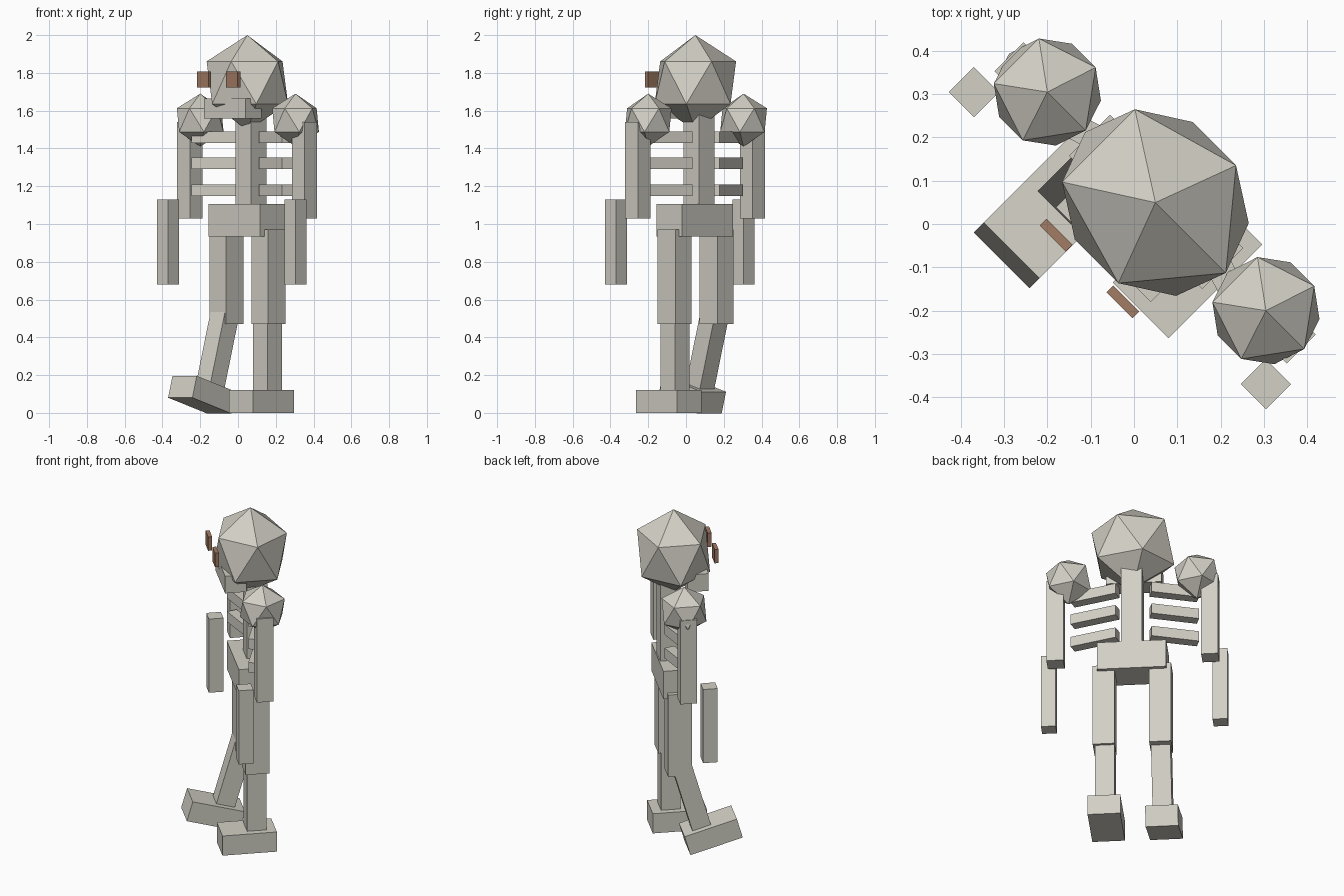
import bpy
from math import radians
from mathutils import Matrix, Vector

default = bpy.data.objects.get("Cube")
if default:
    bpy.data.objects.remove(default, do_unlink=True)


def make_material(name, rgb):
    mat = bpy.data.materials.new(name)
    mat.use_nodes = True
    color = (*rgb, 1.0)
    mat.diffuse_color = color
    mat.node_tree.nodes["Principled BSDF"].inputs["Base Color"].default_value = color
    return mat


bone = make_material("bone", (0.65, 0.63, 0.56))
brown = make_material("eye brown", (0.36, 0.2, 0.125))

# The figure is built facing -y, then turned to stand diagonally
TURN = Matrix.Rotation(radians(-45), 4, 'Z')


def place(name, loc, size, mat, pitch=0, yaw=0):
    obj = bpy.context.object
    obj.name = obj.data.name = name
    obj.data.materials.append(mat)
    obj.matrix_world = (TURN @ Matrix.Translation(loc)
                        @ Matrix.Rotation(radians(yaw), 4, 'Z')
                        @ Matrix.Rotation(radians(pitch), 4, 'X')
                        @ Matrix.Diagonal((*size, 1)))
    return obj


def box(name, loc, size, mat=bone, pitch=0, yaw=0):
    bpy.ops.mesh.primitive_cube_add(size=1)
    return place(name, loc, size, mat, pitch, yaw)


def ball(name, loc, radii):
    bpy.ops.mesh.primitive_ico_sphere_add(subdivisions=1, radius=1)
    return place(name, loc, radii, bone)


# Head, jaw and trunk
ball("head", (0, 0.07, 1.748), (0.257, 0.226, 0.252))
box("jaw", (0, -0.04, 1.612), (0.31, 0.12, 0.105))
box("spine", (0, 0.097, 1.33), (0.116, 0.116, 0.54))
box("pelvis", (0, 0.066, 1.02), (0.385, 0.19, 0.17))

for side, s in (("left", 1), ("right", -1)):
    box(f"{side}_eye", (s * 0.109, -0.145, 1.765), (0.085, 0.022, 0.085), brown)

    # Ribs swing forward at their outer ends
    for i, z in enumerate((1.178, 1.322, 1.46)):
        box(f"{side}_rib_{i + 1}", (s * 0.22 - 0.01, 0.07, z),
            (0.27, 0.06, 0.062), yaw=-18 * s)

    # Arms
    ball(f"{side}_shoulder", (s * 0.357, 0.074, 1.55), (0.14, 0.14, 0.14))
    box(f"{side}_upper_arm", (s * 0.43, 0.069, 1.285), (0.094, 0.094, 0.51))
    box(f"{side}_forearm", (s * 0.477, -0.046, 0.905), (0.082, 0.082, 0.45))

    # Thighs
    box(f"{side}_thigh", (s * 0.157, 0.072, 0.72), (0.122, 0.134, 0.5))

    # Lower legs: the right one steps forward with its toe raised
    pitch, ankle = (0, Vector((0.152, 0.023, 0.06))) if s > 0 else \
        (-16, Vector((-0.157, -0.112, 0.096)))
    offset = Matrix.Rotation(radians(pitch), 3, 'X') @ Vector((0, 0.046, 0.275))
    box(f"{side}_foot", ankle, (0.182, 0.306, 0.12), pitch=pitch)
    box(f"{side}_shin", ankle + offset, (0.108, 0.108, 0.46), pitch=pitch)
